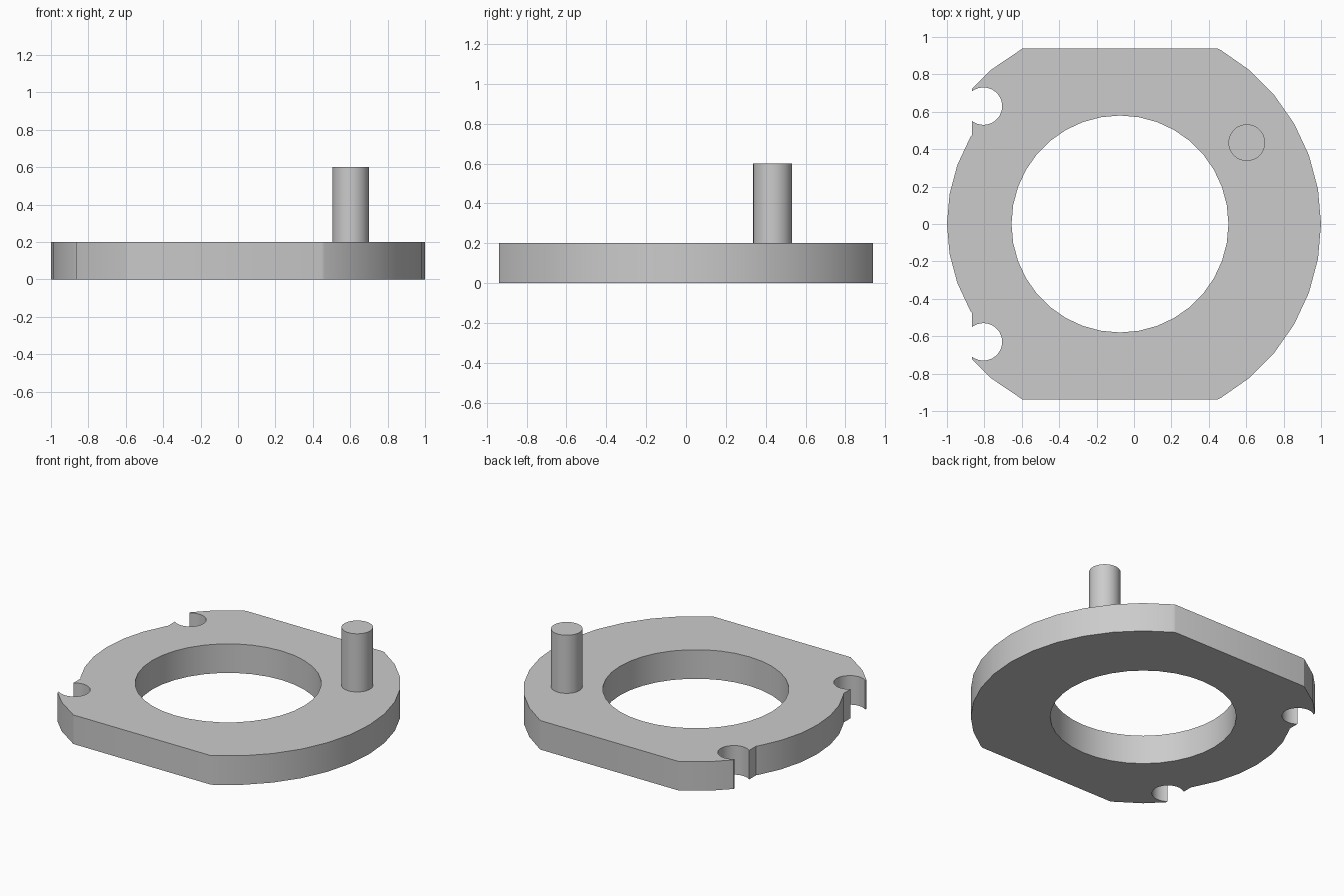
import bpy
import bmesh
from math import sin, cos, radians
from mathutils import Vector

cube = bpy.data.objects.get("Cube")
if cube:
    bpy.data.objects.remove(cube, do_unlink=True)

CX = -0.075          # centre of the ring in x
RIM, HUB, BORE = 1.075, 0.925, 0.58
FLAT, EDGE = 0.9375, -0.867
THICK = 0.2

grey = bpy.data.materials.new("grey_metal")
grey.use_nodes = True
colour = (0.6, 0.6, 0.6, 1)
grey.diffuse_color = colour
grey.node_tree.nodes["Principled BSDF"].inputs["Base Color"].default_value = colour


def arc(cx, cy, r, degrees):
    return [(cx + r * cos(radians(a)), cy + r * sin(radians(a))) for a in degrees]


def extrude_shape(name, loops, z, height):
    """Fill closed outlines (the later ones are holes) and extrude them upward."""
    bm = bmesh.new()
    edges = []
    for loop in loops:
        verts = [bm.verts.new((x, y, z)) for x, y in loop]
        edges += [bm.edges.new((v, verts[i - 1])) for i, v in enumerate(verts)]
    bmesh.ops.triangle_fill(bm, edges=edges, use_beauty=True, normal=Vector((0, 0, 1)))
    top = bmesh.ops.extrude_face_region(bm, geom=bm.faces[:], use_keep_orig=True)["geom"]
    bmesh.ops.translate(bm, vec=(0, 0, height),
                        verts=[g for g in top if isinstance(g, bmesh.types.BMVert)])
    bmesh.ops.recalc_face_normals(bm, faces=bm.faces[:])
    mesh = bpy.data.meshes.new(name)
    bm.to_mesh(mesh)
    bm.free()
    mesh.materials.append(grey)
    obj = bpy.data.objects.new(name, mesh)
    bpy.context.collection.objects.link(obj)
    bpy.ops.object.select_all(action="DESELECT")
    obj.select_set(True)
    bpy.context.view_layer.objects.active = obj
    bpy.ops.object.shade_smooth_by_angle(angle=radians(25))
    return obj


# Back half of the plate outline: rim, flat, notch, narrower hub arc
half = arc(CX, 0, RIM, range(0, 61, 10))
half += [(0.447, FLAT), (-0.597, FLAT)]
half += arc(CX, 0, RIM, [130])
half += [(EDGE, 0.7225)]
half += arc(-0.805, 0.63, 0.1, [128.3 - i * 256.6 / 26 for i in range(27)])
half += [(EDGE, 0.475)]
half += arc(CX, 0, HUB, range(150, 181, 10))

# Mirror to the front half, skipping the two shared points on the axis
outline = half + [(x, -y) for x, y in reversed(half[1:-1])]
bore = arc(CX, 0, BORE, range(0, 360, 10))
extrude_shape("ring_plate", [outline, bore], 0, THICK)

# Upright pin
extrude_shape("pin", [arc(0.603, 0.435, 0.098, range(0, 360, 10))], THICK, 0.4)
